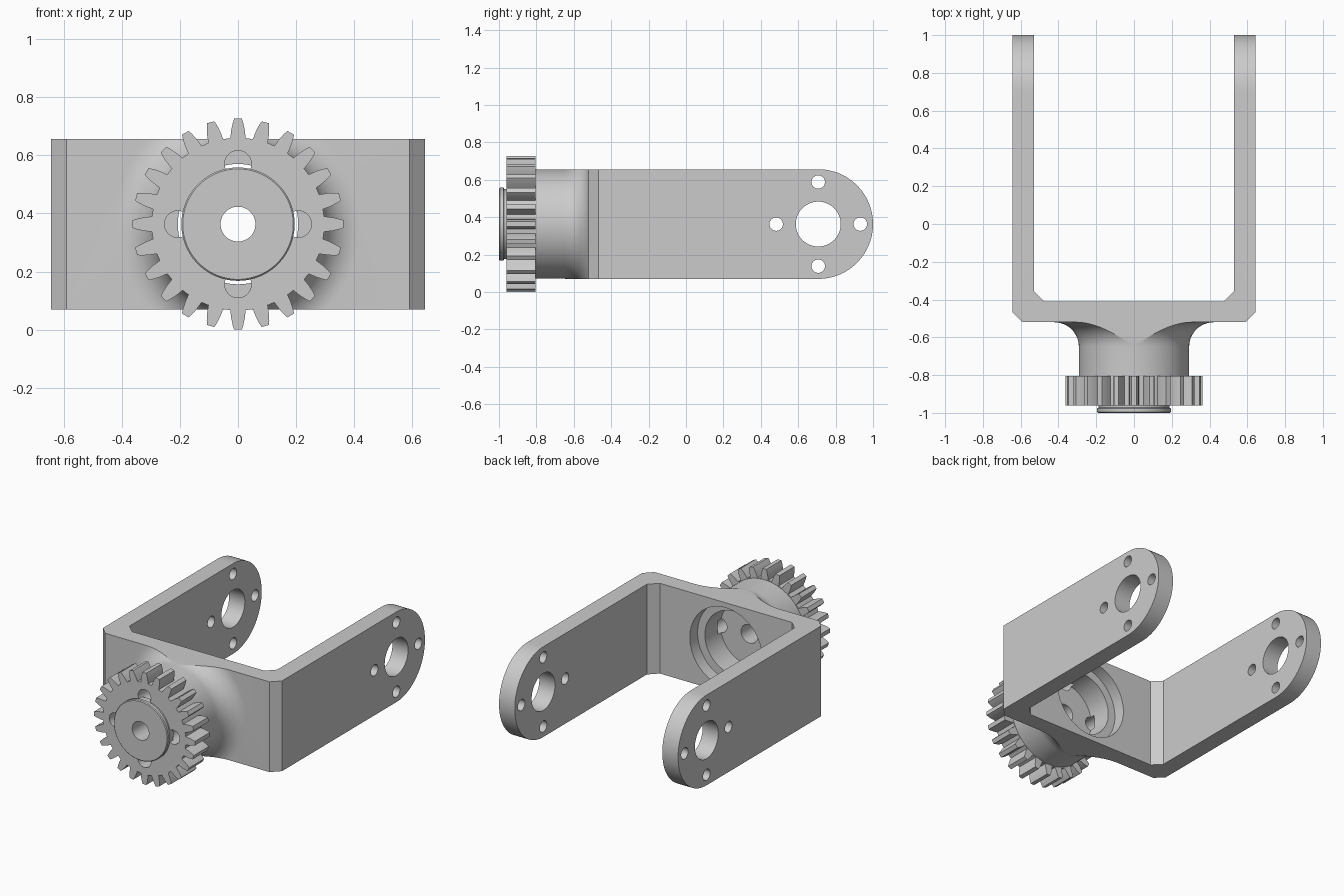
import bpy, bmesh, math

if "Cube" in bpy.data.objects:
    bpy.data.objects.remove(bpy.data.objects["Cube"])

Z = 0.363      # height of the gear axis
HALF = 0.293   # half height of the bracket


def finish(name, bm):
    bmesh.ops.recalc_face_normals(bm, faces=bm.faces)
    me = bpy.data.meshes.new(name)
    bm.to_mesh(me)
    bm.free()
    ob = bpy.data.objects.new(name, me)
    bpy.context.collection.objects.link(ob)
    return ob


def loft(name, rings):
    """Closed solid through rings of equal point count."""
    bm = bmesh.new()
    vs = [[bm.verts.new(p) for p in ring] for ring in rings]
    n = len(vs[0])
    for a, b in zip(vs, vs[1:]):
        for i in range(n):
            j = (i + 1) % n
            bm.faces.new((a[i], a[j], b[j], b[i]))
    bm.faces.new(vs[0])
    bm.faces.new(vs[-1])
    return finish(name, bm)


def prism(name, pts, axis, a, b):
    place = {'x': lambda u, v, w: (w, u, v + Z),
             'y': lambda u, v, w: (u, w, v + Z),
             'z': lambda u, v, w: (u, v, w + Z)}[axis]
    return loft(name, [[place(u, v, w) for u, v in pts] for w in (a, b)])


def circle(r, cu=0, cv=0, n=64):
    return [(cu + r * math.cos(2 * math.pi * i / n),
             cv + r * math.sin(2 * math.pi * i / n)) for i in range(n)]


def lathe(name, profile, n=96):
    """Revolve (radius, y) points about the gear axis."""
    return loft(name, [[(u, y, v + Z) for u, v in circle(r, n=n)] for r, y in profile])


def boolean(ob, cutter, op='DIFFERENCE'):
    m = ob.modifiers.new(op.lower(), 'BOOLEAN')
    m.operation, m.object, m.solver = op, cutter, 'EXACT'
    bpy.ops.object.select_all(action='DESELECT')
    bpy.context.view_layer.objects.active = ob
    ob.select_set(True)
    bpy.ops.object.modifier_apply(modifier=m.name)
    bpy.data.objects.remove(cutter, do_unlink=True)


# U-shaped bracket with chamfered corners
half = [(0.59, -0.52), (0.643, -0.467), (0.643, 1.1), (0.53, 1.1),
        (0.53, -0.355), (0.475, -0.41)]
bracket = prism('yoke_bracket', half + [(-x, y) for x, y in reversed(half)], 'z', -0.5, 0.5)

# Round neck that flares into the bracket
flare = [(0.422 - 0.13 * math.sin(t), -0.65 + 0.13 * math.cos(t))
         for t in (math.pi / 2 * i / 12 for i in range(13))]
neck = lathe('neck', [(0.422, -0.46)] + flare + [(0.292, -0.83)])
boolean(bracket, neck, 'UNION')

# Trim to bracket height with rounded arm ends
side = [(-1.2, HALF), (-1.2, -HALF)]
side += [(0.707 + HALF * math.cos(t), HALF * math.sin(t))
         for t in (-math.pi / 2 + math.pi * i / 48 for i in range(49))]
boolean(bracket, prism('trim', side, 'x', -0.8, 0.8), 'INTERSECT')

# Gear wheel, 24 teeth
flank = [(0.297, -5.1), (0.325, -4.1), (0.348, -3.0), (0.363, -2.1)]
tooth = flank + [(r, -a) for r, a in reversed(flank)]
teeth = []
for k in range(24):
    for r, a in tooth:
        t = math.radians(15 * k + a)
        teeth.append((r * math.cos(t), r * math.sin(t)))
boolean(bracket, prism('gear', teeth, 'y', -0.96, -0.805), 'UNION')

# Stepped cavity behind the gear
boolean(bracket, lathe('cavity', [(0.26, -0.3), (0.26, -0.49), (0.207, -0.4901), (0.207, -0.65)]))

# Four screw holes round the gear hub
for k in range(4):
    t = k * math.pi / 2
    boolean(bracket, prism('gear_hole', circle(0.046, 0.207 * math.cos(t), 0.207 * math.sin(t), 32),
                           'y', -1.1, -0.62))

# Lipped hub disc and through bore
hub = lathe('hub', [(0.187, -0.93), (0.187, -0.972), (0.195, -0.976), (0.195, -0.995), (0.19, -1.0)])
boolean(bracket, hub, 'UNION')
boolean(bracket, prism('bore', circle(0.06, n=48), 'y', -1.1, -0.5))

# Pivot and screw holes through both arms
boolean(bracket, prism('pivot_hole', circle(0.12, 0.707, 0), 'x', -0.9, 0.9))
for k in range(4):
    t = k * math.pi / 2
    boolean(bracket, prism('arm_hole', circle(0.036, 0.707 + 0.225 * math.cos(t), 0.225 * math.sin(t), 32),
                           'x', -0.9, 0.9))

bpy.ops.object.select_all(action='DESELECT')
bpy.context.view_layer.objects.active = bracket
bracket.select_set(True)
bpy.ops.object.shade_smooth_by_angle(angle=math.radians(25))
